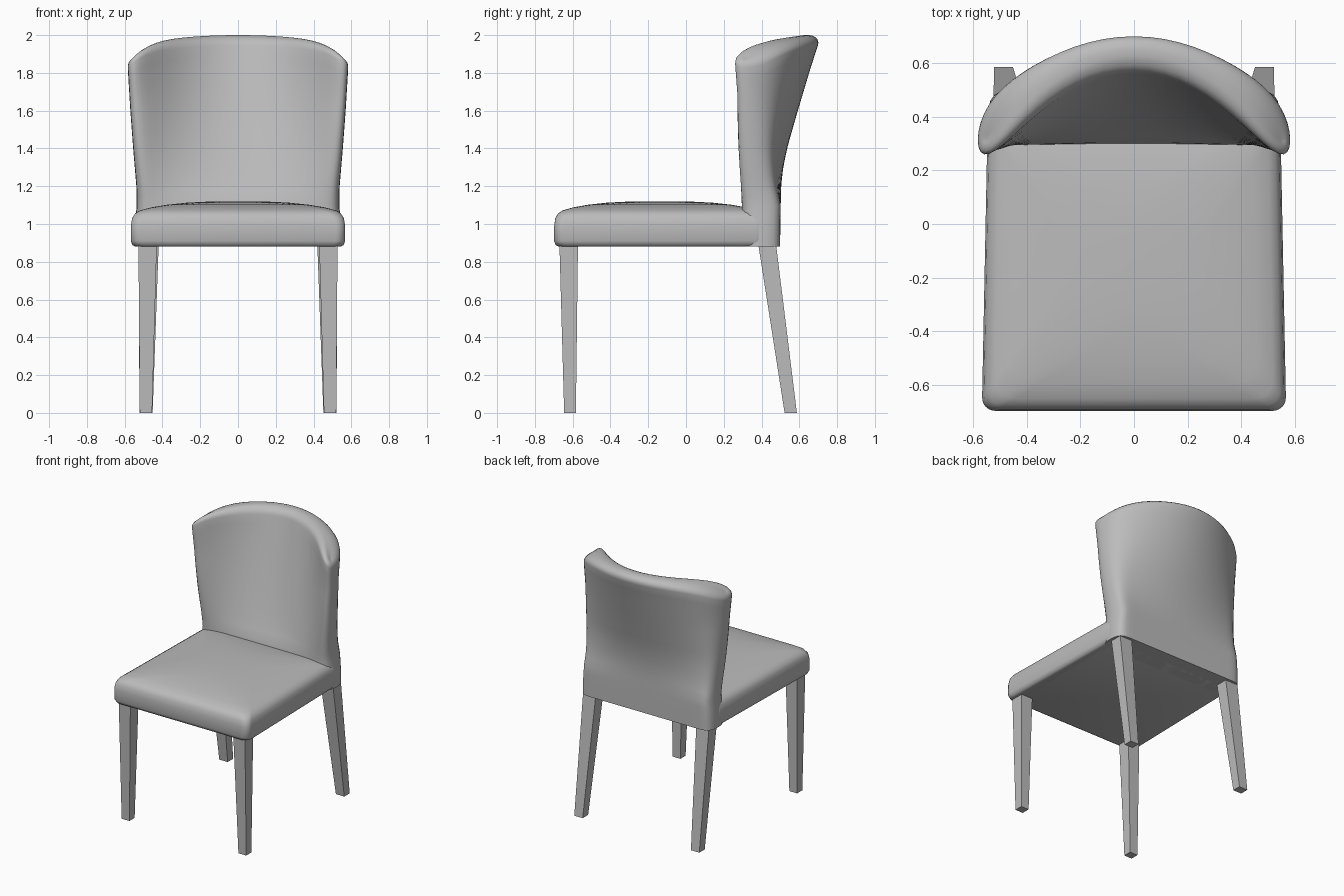
import bpy, math

if "Cube" in bpy.data.objects:
    bpy.data.objects.remove(bpy.data.objects["Cube"])

grey = bpy.data.materials.new("grey_upholstery")
grey.diffuse_color = (0.5, 0.5, 0.5, 1)
grey.use_nodes = True
grey.node_tree.nodes["Principled BSDF"].inputs["Base Color"].default_value = grey.diffuse_color


def make(name, verts, faces, smooth=True):
    mesh = bpy.data.meshes.new(name)
    mesh.from_pydata(verts, [], faces)
    mesh.materials.append(grey)
    ob = bpy.data.objects.new(name, mesh)
    bpy.context.collection.objects.link(ob)
    bpy.ops.object.select_all(action='DESELECT')
    ob.select_set(True)
    bpy.context.view_layer.objects.active = ob
    bpy.ops.object.mode_set(mode='EDIT')
    bpy.ops.mesh.select_all(action='SELECT')
    bpy.ops.mesh.normals_make_consistent(inside=False)
    bpy.ops.object.mode_set(mode='OBJECT')
    if smooth:
        bpy.ops.object.shade_smooth_by_angle(angle=math.radians(50))
    return ob


def skin(rings, n):
    """Quads between stacked rings of n points."""
    return [(r * n + i, r * n + (i + 1) % n, (r + 1) * n + (i + 1) % n, (r + 1) * n + i)
            for r in range(rings - 1) for i in range(n)]


def lerp_table(table, x):
    for (x0, y0), (x1, y1) in zip(table, table[1:]):
        if x <= x1:
            return y0 + (y1 - y0) * max(0, (x - x0) / (x1 - x0))
    return table[-1][1]


# Seat: rounded rectangle rings, crowned on top and wider at the front
profile = [(.022, .881), (.008, .888), (0, .91), (0, .99), (.006, 1.03), (.02, 1.055),
           (.045, 1.072), (.10, 1.088), (.18, 1.102), (.28, 1.113), (.40, 1.119), (.50, 1.12)]
verts = []
for inset, z in profile:
    hx, hy = .547 - inset, .559 - inset
    r = min(.05 + .5 * inset, .9 * hx)
    for k, (sx, sy) in enumerate([(1, 1), (-1, 1), (-1, -1), (1, -1)]):
        for j in range(7):
            a = math.pi / 2 * (k + j / 6)
            x = sx * (hx - r) + r * math.cos(a)
            y = sy * (hy - r) + r * math.sin(a) - .139
            verts.append((x * (1 + .04 * max(0, -y / .7)), y, z))
n = 28
last = (len(profile) - 1) * n
make("seat", verts, skin(len(profile), n) + [tuple(range(n)), tuple(range(last, last + n))])

# Backrest: flat at the seat, flaring into a curved wrap at the top
N = 32
us = [math.sin(math.pi / 2 * (2 * i / N - 1)) for i in range(N + 1)]
half_width = [(.881, .547), (1.0, .545), (1.1, .536), (1.2, .538), (1.4, .555),
              (1.6, .570), (1.85, .585), (2, .585)]
back_mid = [(.881, .498), (1.2, .503), (1.3, .515), (1.4, .535), (1.6, .592),
            (1.85, .667), (2, .717)]
levels = [i / 18 * .95 for i in range(19)] + [.965, .98, .99, .997, 1]


def section(u, s):
    top = 2.0 - .045 * u * u - .08 * abs(u) ** 7
    z = .881 + s * (top - .881)
    t = min(1, max(0, (z - 1.1) / .85))
    back = lerp_table(back_mid, z) - .25 * t * u * u
    front = .295 + .27 * t ** .85 - .40 * t ** .85 * abs(u) ** 2
    mid, h = (front + back) / 2, (back - front) / 2
    # rounded side edges and rounded top rim
    side = math.sqrt(max(0, 1 - abs(u) ** (26 - 16 * min(1, 1.5 * t))))
    k = max(0, (s - .95) / .05)
    rim = math.sqrt(max(0, 1 - .97 * k * k))
    x = u * (lerp_table(half_width, z) - .035 * (1 - rim))
    return x, mid, h * side * rim, z


verts = []
for s in levels:
    pts = [section(u, s) for u in us]
    verts += [(x, m - h, z) for x, m, h, z in pts]
    verts += [(x, m + h, z) for x, m, h, z in reversed(pts[1:-1])]
n = 2 * N
last = (len(levels) - 1) * n
faces = skin(len(levels), n)
for base in (0, last):
    faces += [(base, base + 1, base + n - 1), (base + N - 1, base + N, base + N + 1)]
    faces += [(base + i, base + i + 1, base + n - i - 1, base + n - i) for i in range(1, N - 1)]
make("backrest", verts, faces)


# Legs: square tapered posts, the rear pair splayed backward
def leg(name, side, top, bottom):
    v = []
    for (x0, x1, y0, y1), z in ((bottom, 0), (top, .89)):
        v += [(side * x, y, z) for x, y in ((x0, y0), (x1, y0), (x1, y1), (x0, y1))]
    make(name, v, skin(2, 4) + [(0, 1, 2, 3), (4, 5, 6, 7)], smooth=False)


for label, side in (("left", -1), ("right", 1)):
    leg("front_leg_" + label, side, (.43, .527, -.67, -.572), (.455, .52, -.645, -.583))
    leg("rear_leg_" + label, side, (.42, .525, .383, .477), (.452, .522, .522, .587))
